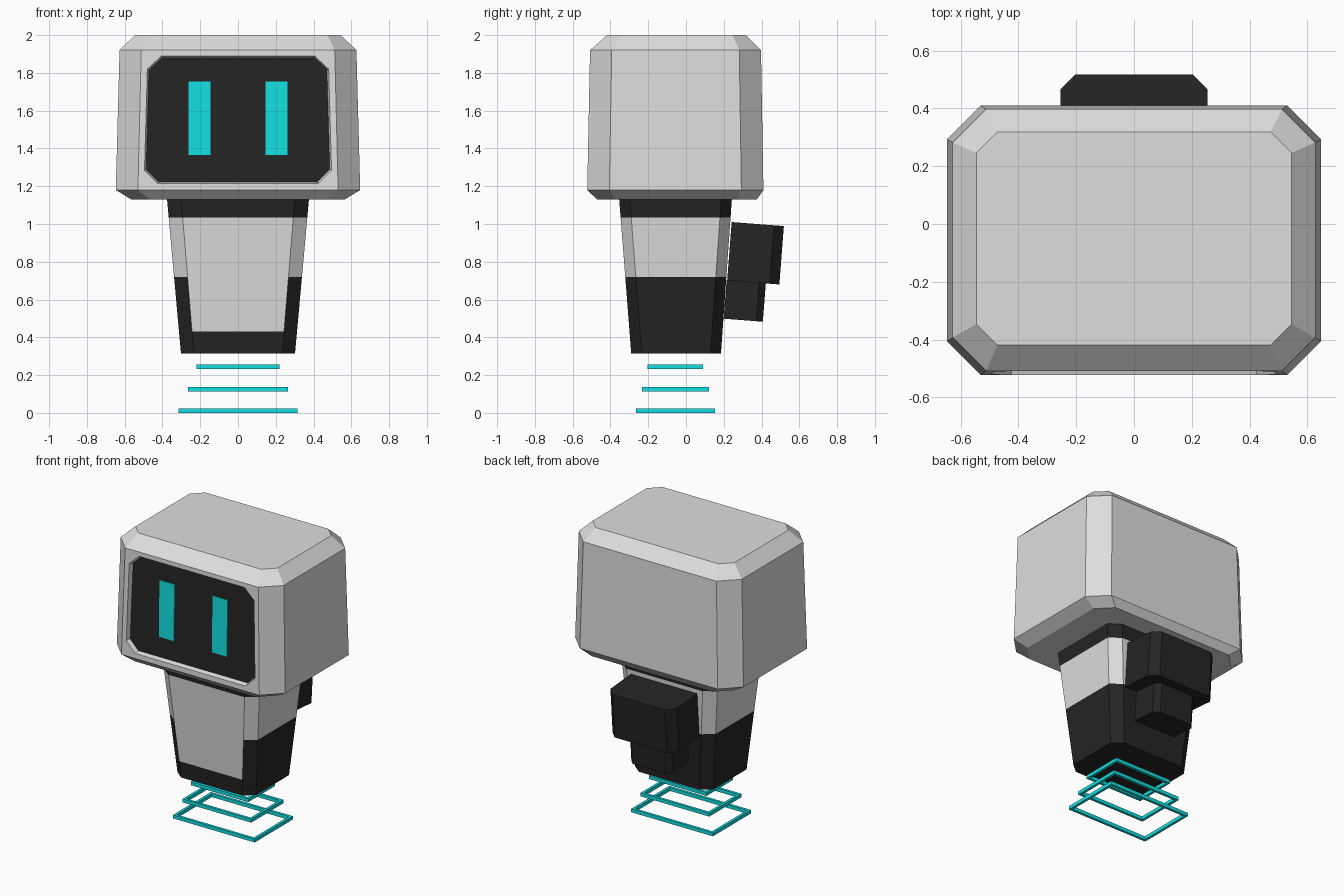
import bpy, bmesh, math
from mathutils import Matrix, Vector

if "Cube" in bpy.data.objects:
    bpy.data.objects.remove(bpy.data.objects["Cube"])


def material(name, rgb):
    m = bpy.data.materials.new(name)
    m.diffuse_color = (*rgb, 1)
    m.use_nodes = True
    m.node_tree.nodes["Principled BSDF"].inputs["Base Color"].default_value = m.diffuse_color
    return m


LIGHT = material("light_grey", (0.73, 0.73, 0.73))
DARK = material("charcoal", (0.018, 0.018, 0.018))
CYAN = material("glowing_cyan", (0.006, 0.74, 0.76))


def finish(bm, name, mats):
    bmesh.ops.recalc_face_normals(bm, faces=bm.faces)
    me = bpy.data.meshes.new(name)
    bm.to_mesh(me)
    bm.free()
    for m in mats:
        me.materials.append(m)
    ob = bpy.data.objects.new(name, me)
    bpy.context.collection.objects.link(ob)
    return ob


def octagon(z, hw, y0, y1, cx, cy):
    """Rectangle with cut corners; the first edge is the front."""
    return [Vector(p) for p in (
        (-hw + cx, y0, z), (hw - cx, y0, z), (hw, y0 + cy, z), (hw, y1 - cy, z),
        (hw - cx, y1, z), (-hw + cx, y1, z), (-hw, y1 - cy, z), (-hw, y0 + cy, z))]


def loft(sections):
    bm = bmesh.new()
    rings = [[bm.verts.new(p) for p in s] for s in sections]
    bm.faces.new(rings[0][::-1])
    bm.faces.new(rings[-1])
    for a, b in zip(rings, rings[1:]):
        for i in range(8):
            j = (i + 1) % 8
            bm.faces.new((a[i], a[j], b[j], b[i]))
    return bm, rings


# Head shell
bm, rings = loft([
    octagon(1.13, 0.565, -0.47, 0.375, 0.10, 0.10),
    octagon(1.18, 0.647, -0.523, 0.41, 0.117, 0.117),
    octagon(1.92, 0.627, -0.508, 0.397, 0.115, 0.115),
    octagon(2.00, 0.545, -0.418, 0.318, 0.072, 0.072)])


def front_y(z):
    return -0.523 + (z - 1.18) * 0.015 / 0.74


# Recessed screen with cut corners in the front of the head
corners = [rings[1][0], rings[1][1], rings[2][1], rings[2][0]]
bm.faces.remove(next(f for f in bm.faces if set(f.verts) == set(corners)))
outline = [(-.495, 1.285), (-.425, 1.215), (.425, 1.215), (.495, 1.285),
           (.48, 1.82), (.405, 1.89), (-.405, 1.89), (-.48, 1.82)]
rim = [bm.verts.new((x, front_y(z), z)) for x, z in outline]
for i in range(4):
    bm.faces.new((corners[i], rim[2 * i + 1], rim[2 * i]))
    bm.faces.new((corners[i], corners[(i + 1) % 4],
                  rim[(2 * i + 2) % 8], rim[2 * i + 1]))
screen = bm.faces.new(rim)
bmesh.ops.recalc_face_normals(bm, faces=bm.faces)
bmesh.ops.inset_individual(bm, faces=[screen], thickness=0.01, depth=-0.03)
screen.material_index = 1
finish(bm, "head", [LIGHT, DARK])


def box(name, center, size, mat, tilt=0, back_chamfer=0):
    bm = bmesh.new()
    bmesh.ops.create_cube(bm, size=1)
    bmesh.ops.scale(bm, vec=size, verts=bm.verts)
    if back_chamfer:
        edges = [e for e in bm.edges if all(v.co.y > 0 for v in e.verts)
                 and abs(e.verts[0].co.z - e.verts[1].co.z) > 0.01]
        bmesh.ops.bevel(bm, geom=edges, offset=back_chamfer, segments=1,
                        affect='EDGES')
    bm.transform(Matrix.Translation(center) @ Matrix.Rotation(tilt, 4, 'X'))
    return finish(bm, name, [mat])


# Eye plates, leaning with the screen
lean = -math.atan(0.015 / 0.74)
for side, name in ((-1, "eye_left"), (1, "eye_right")):
    box(name, (side * 0.204, front_y(1.56) + 0.027, 1.56),
        (0.116, 0.008, 0.39), CYAN, tilt=lean)

# Tapered body: dark collar, light chest, dark base with a longer front panel
low = octagon(0.315, 0.302, -0.29, 0.185, 0.068, 0.056)
high = octagon(1.135, 0.376, -0.354, 0.243, 0.075, 0.056)
levels = [0.315, 0.43, 0.72, 1.035, 1.135]
bm, _ = loft([[a.lerp(b, (z - 0.315) / 0.82) for a, b in zip(low, high)]
              for z in levels])
bmesh.ops.recalc_face_normals(bm, faces=bm.faces)
for f in bm.faces:
    z = f.calc_center_median().z
    bottom = 0.43 if f.normal.y < -0.95 else 0.72
    f.material_index = 0 if bottom < z < 1.035 else 1
finish(bm, "body", [LIGHT, DARK])

# Backpack in two tilted blocks
tilt = math.radians(-4.4)
box("backpack_upper", (0, 0.368, 0.845), (0.51, 0.277, 0.31), DARK, tilt, 0.052)
box("backpack_lower", (0, 0.311, 0.593), (0.32, 0.208, 0.205), DARK, tilt, 0.035)


# Hover rings: thin rectangular frames
def frame(name, z, hw, y0, y1, t=0.018, h=0.024):
    bm = bmesh.new()
    loops = []
    for zz in (z, z + h):
        for d in (0, t):
            loops.append([bm.verts.new((x, y, zz)) for x, y in (
                (-hw + d, y0 + d), (hw - d, y0 + d),
                (hw - d, y1 - d), (-hw + d, y1 - d))])
    for a, b in ((0, 1), (1, 3), (3, 2), (2, 0)):
        for i in range(4):
            j = (i + 1) % 4
            bm.faces.new((loops[a][i], loops[a][j], loops[b][j], loops[b][i]))
    finish(bm, name, [CYAN])


frame("hover_ring_large", 0.0, 0.314, -0.265, 0.153)
frame("hover_ring_medium", 0.112, 0.264, -0.232, 0.122)
frame("hover_ring_small", 0.232, 0.221, -0.203, 0.091)
